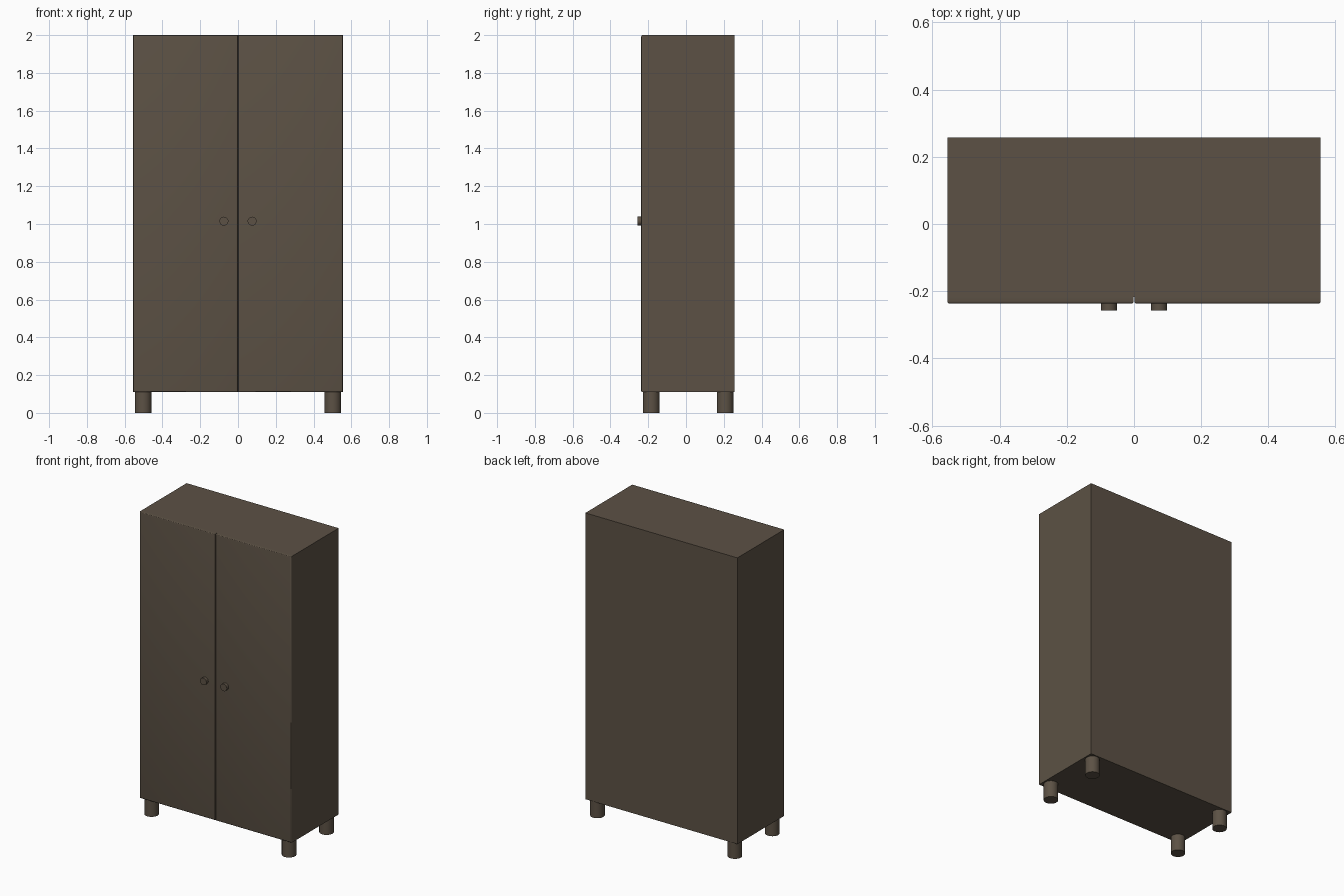
import bpy, bmesh
from math import radians
from mathutils import Matrix

if "Cube" in bpy.data.objects:
    bpy.data.objects.remove(bpy.data.objects["Cube"])

wood = bpy.data.materials.new("dark_wood")
wood.diffuse_color = (0.107, 0.083, 0.059, 1)
wood.use_nodes = True
wood.node_tree.nodes["Principled BSDF"].inputs["Base Color"].default_value = wood.diffuse_color

W, FRONT, BACK = 0.555, -0.237, 0.257
BOTTOM, TOP = 0.11, 2.0
DOOR = 0.02


def finish(name, bm, smooth=False):
    bmesh.ops.recalc_face_normals(bm, faces=bm.faces)
    mesh = bpy.data.meshes.new(name)
    bm.to_mesh(mesh)
    bm.free()
    mesh.materials.append(wood)
    ob = bpy.data.objects.new(name, mesh)
    bpy.context.collection.objects.link(ob)
    if smooth:
        bpy.ops.object.select_all(action='DESELECT')
        ob.select_set(True)
        bpy.context.view_layer.objects.active = ob
        bpy.ops.object.shade_smooth_by_angle(angle=radians(40))
    return ob


def box(lo, hi):
    bm = bmesh.new()
    size = [b - a for a, b in zip(lo, hi)]
    mid = [(a + b) / 2 for a, b in zip(lo, hi)]
    bmesh.ops.create_cube(bm, size=1, matrix=Matrix.Translation(mid) @ Matrix.Diagonal((*size, 1)))
    return bm


def cylinder(name, centre, radius, length, tilt=0):
    bm = bmesh.new()
    bmesh.ops.create_cone(bm, cap_ends=True, segments=32, radius1=radius, radius2=radius, depth=length,
                          matrix=Matrix.Translation(centre) @ Matrix.Rotation(tilt, 4, 'X'))
    return finish(name, bm, True)


# Cabinet body
finish("body", box((-W, FRONT + DOOR, BOTTOM), (W, BACK, TOP)))

for s, side in ((-1, "left"), (1, "right")):
    # Door with eased front edges, which leave a groove at the centre
    x0, x1 = sorted((s * 0.001, s * W))
    bm = box((x0, FRONT, BOTTOM), (x1, FRONT + DOOR, TOP))
    rim = [e for e in bm.edges if all(v.co.y < FRONT + 0.001 for v in e.verts)]
    bmesh.ops.bevel(bm, geom=rim, offset=0.007, segments=3, profile=0.5, affect='EDGES')
    finish(side + "_door", bm, True)

    # Knob
    cylinder(side + "_knob", (s * 0.0745, FRONT - 0.009, 1.015), 0.0235, 0.022, radians(90))

    # Legs
    for y, place in ((-0.184, "front"), (0.207, "back")):
        cylinder(f"{place}_{side}_leg", (s * 0.502, y, BOTTOM / 2), 0.044, BOTTOM)
